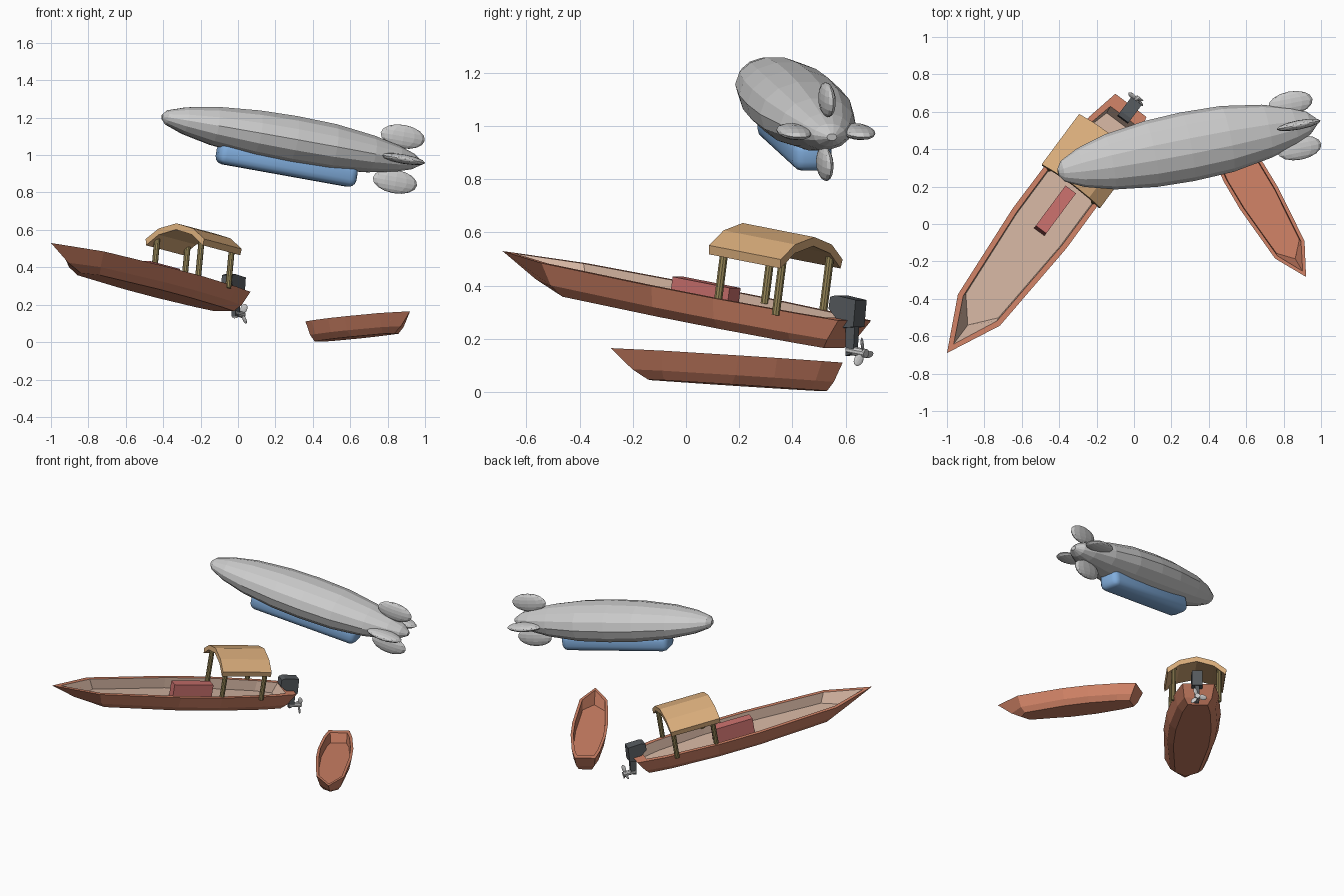
import bpy, bmesh, math
from mathutils import Matrix, Vector

if "Cube" in bpy.data.objects:
    bpy.data.objects.remove(bpy.data.objects["Cube"])


def mat(name, rgb):
    m = bpy.data.materials.new(name)
    m.diffuse_color = (*rgb, 1)
    m.use_nodes = True
    m.node_tree.nodes["Principled BSDF"].inputs["Base Color"].default_value = m.diffuse_color
    return m


HULL = mat("terracotta", (0.62, 0.22, 0.13))
DECK = mat("pale_wood", (0.66, 0.46, 0.36))
ROOF = mat("tan", (0.70, 0.42, 0.20))
POST = mat("olive_wood", (0.32, 0.25, 0.10))
RED = mat("faded_red", (0.58, 0.16, 0.15))
BLUE = mat("sky_blue", (0.22, 0.42, 0.72))
DARK = mat("dark_grey", (0.09, 0.10, 0.11))


def frame(origin, yaw, pitch):
    """Local x runs bow to stern, nose-up pitch, z up."""
    a, p = math.radians(yaw), math.radians(pitch)
    x = Vector((math.cos(a) * math.cos(p), math.sin(a) * math.cos(p), -math.sin(p)))
    y = Vector((-math.sin(a), math.cos(a), 0))
    m = Matrix((x, y, x.cross(y))).transposed().to_4x4()
    m.translation = origin
    return m


def finish(name, bm, m, *mats):
    bmesh.ops.recalc_face_normals(bm, faces=bm.faces)
    me = bpy.data.meshes.new(name)
    bm.to_mesh(me)
    bm.free()
    ob = bpy.data.objects.new(name, me)
    for k in mats:
        me.materials.append(k)
    ob.matrix_world = m
    bpy.context.collection.objects.link(ob)
    return ob


def loft(bm, rings, caps=(True, True), inner_from=99):
    """Bridge equal-length closed rings."""
    vs = [[bm.verts.new(p) for p in r] for r in rings]
    n = len(vs[0])
    for j, (a, b) in enumerate(zip(vs, vs[1:])):
        for i in range(n):
            f = bm.faces.new((a[i], a[(i + 1) % n], b[(i + 1) % n], b[i]))
            f.material_index = int(j >= inner_from)
    if caps[0]:
        bm.faces.new(vs[0])
    if caps[1]:
        bm.faces.new(vs[-1]).material_index = int(len(rings) > inner_from)


# half outlines of the hull: height, then (distance from bow tip, half width)
OUTLINES = [
    (-0.117, [(.29, 0), (.36, .075), (.84, .115), (1.13, .115), (1.45, .09), (1.59, .065)]),
    (-0.080, [(.17, 0), (.32, .105), (.84, .155), (1.13, .155), (1.46, .125), (1.62, .09)]),
    (0.0, [(0, 0), (.29, .14), (.84, .179), (1.13, .177), (1.49, .142), (1.67, .104)]),
    (0.0, [(.06, 0), (.30, .112), (.84, .150), (1.13, .150), (1.47, .115), (1.60, .085)]),
    (-0.070, [(.20, 0), (.33, .108), (.84, .145), (1.13, .145), (1.46, .11), (1.57, .08)]),
]


def hull(name, m, sx, sy, sz, inner):
    bm = bmesh.new()
    rings = []
    for z, half in OUTLINES:
        pts = half + [(x, -y) for x, y in reversed(half[1:])]
        rings.append([(x * sx, y * sy, z * sz) for x, y in pts])
    loft(bm, rings, inner_from=3)
    return finish(name, bm, m, HULL, inner)


def prism(name, m, pts, lo, hi, place, material):
    bm = bmesh.new()
    loft(bm, [[place(a, b, c) for a, b in pts] for c in (lo, hi)])
    return finish(name, bm, m, material)


def box(name, m, centre, size, material):
    bm = bmesh.new()
    bmesh.ops.create_cube(bm, size=1, matrix=Matrix.LocRotScale(Vector(centre), None, Vector(size)))
    return finish(name, bm, m, material)


def rod(name, m, p, q, r, material=None, sides=10):
    p, q = Vector(p), Vector(q)
    bm = bmesh.new()
    rot = (q - p).to_track_quat('Z', 'Y').to_matrix().to_4x4()
    bmesh.ops.create_cone(bm, cap_ends=True, segments=sides, radius1=r, radius2=r,
                          depth=(q - p).length, matrix=Matrix.Translation((p + q) / 2) @ rot)
    return finish(name, bm, m, *([material] if material else []))


def blob(name, m, local, size):
    """Flattened low-poly ellipsoid."""
    bm = bmesh.new()
    bmesh.ops.create_uvsphere(bm, u_segments=12, v_segments=8, radius=1,
                              matrix=local @ Matrix.Diagonal((*size, 1)))
    return finish(name, bm, m)


# long boat
B = frame((-1.0, -0.69, 0.53), 53.4, 9)
hull("long_boat_hull", B, 1, 1, 1, DECK)
box("seat_box", B, (0.97, -0.01, -0.018), (0.27, 0.07, 0.105), RED)

# canopy on four posts
top = [(-.195, .195), (-.115, .252), (0, .28), (.115, .252), (.195, .195)]
arch = top + [(y * 0.97, z - 0.034) for y, z in reversed(top)]
prism("canopy_roof", B, arch, 1.095, 1.435, lambda a, b, c: (c, a, b), ROOF)
for x, end in ((1.135, "front"), (1.41, "rear")):
    for s, side in ((1, "left"), (-1, "right")):
        rod(f"{end}_{side}_post", B, (x, s * .148, -.02), (x, s * .148, .205), .016, POST)

# outboard motor
head = [(1.575, .03), (1.575, .075), (1.60, .085), (1.695, .082), (1.70, -.02), (1.655, -.03)]
prism("motor_head", B, head, -.045, .025, lambda a, b, c: (a, c, b), DARK)
leg = [(1.645, -.01), (1.69, -.01), (1.70, -.12), (1.665, -.135)]
prism("motor_leg", B, leg, -.024, .004, lambda a, b, c: (a, c, b), DARK)
rod("propeller_hub", B, (1.665, -.01, -.113), (1.75, -.01, -.113), .017)
for k in range(3):
    blade = (Matrix.Translation((1.735, -.01, -.113)) @ Matrix.Rotation(math.radians(120 * k + 20), 4, 'X')
             @ Matrix.Translation((0, 0, .035)) @ Matrix.Rotation(math.radians(35), 4, 'Z'))
    blob(f"propeller_blade_{k + 1}", B, blade, (.006, .018, .026))

# small rowing boat
S = frame((0.92, -0.283, 0.165), 120.9, 3.2)
hull("small_boat_hull", S, .585, .655, .93, HULL)

# airship envelope
A = frame((0.285, 0.413, 1.082), 11.1, 10)
profile = [(-.715, .10), (-.69, .30), (-.59, .56), (-.43, .80), (-.2, .96), (0, 1),
           (.22, .96), (.44, .77), (.59, .53), (.67, .33), (.715, .10)]
bm = bmesh.new()
loft(bm, [[(x, .187 * r * math.cos(t * math.tau / 14), .132 * r * math.sin(t * math.tau / 14))
           for t in range(14)] for x, r in profile])
finish("airship_envelope", bm, A)

# four tail fins
for k, name in enumerate(("top", "left", "bottom", "right")):
    turn = Matrix.Rotation(-k * math.pi / 2, 4, 'X')
    blob(f"{name}_tail_fin", A, turn @ Matrix.Translation((.595, 0, .122)), (.122, .025, .063))

# gondola under the envelope
g = box("gondola", A, (-.002, 0, -.135), (.765, .15, .118), BLUE)
bev = g.modifiers.new("round", 'BEVEL')
bev.width, bev.segments = .04, 3
for p in g.data.polygons:
    p.use_smooth = True
